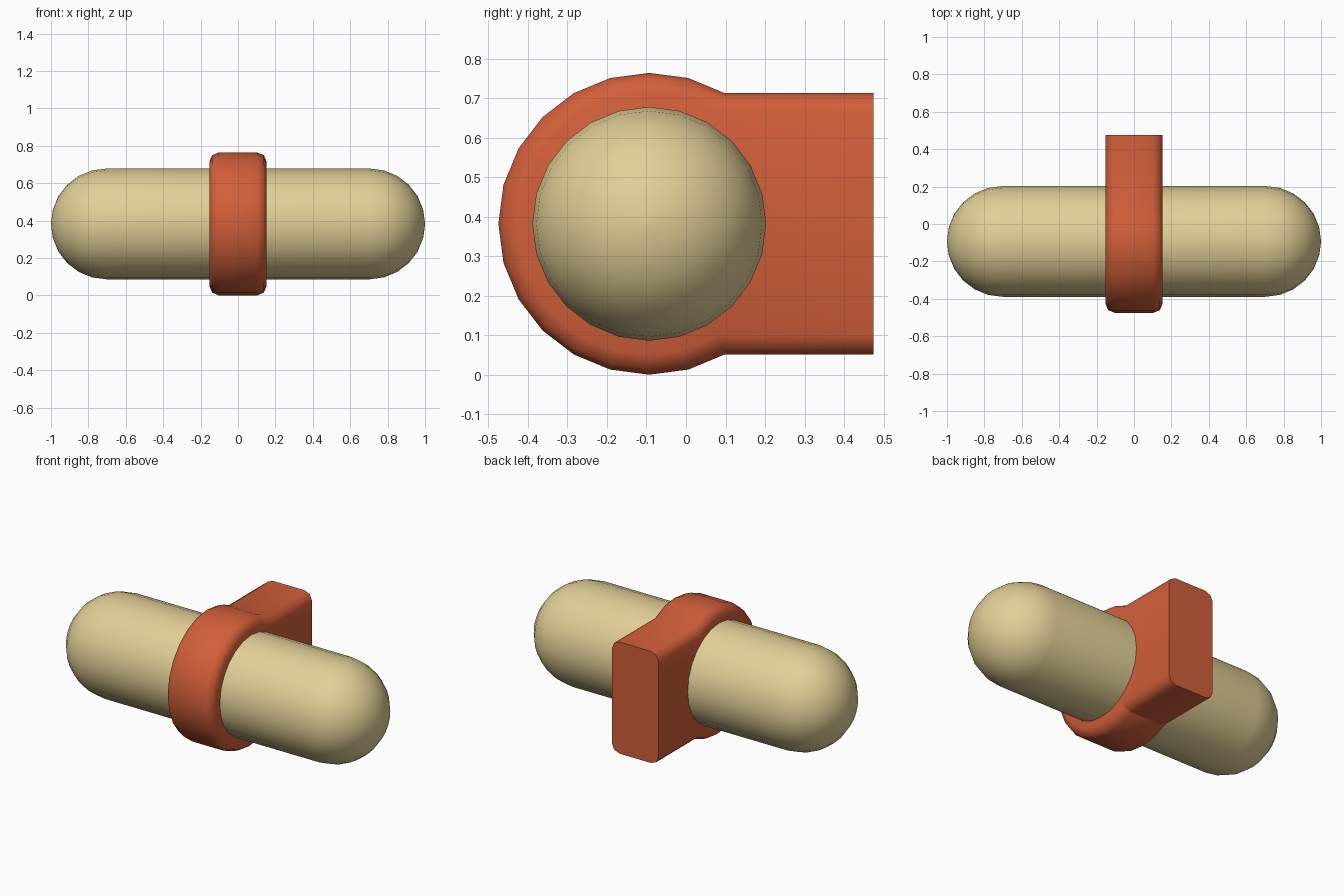
import bpy, bmesh, math
from math import sin, cos, pi, sqrt

if "Cube" in bpy.data.objects:
    bpy.data.objects.remove(bpy.data.objects["Cube"])

CY, CZ = -0.093, 0.382      # axis of the rod in y, z
SIDES = 24


def material(name, rgb):
    m = bpy.data.materials.new(name)
    m.diffuse_color = (*rgb, 1)
    m.use_nodes = True
    m.node_tree.nodes["Principled BSDF"].inputs["Base Color"].default_value = m.diffuse_color
    return m


def loft(name, loops, mat, angle):
    """Skin closed loops of points and cap both ends."""
    bm = bmesh.new()
    rings = [[bm.verts.new(p) for p in loop] for loop in loops]
    for a, b in zip(rings, rings[1:]):
        n = len(a)
        for i in range(n):
            j = (i + 1) % n
            bm.faces.new((a[i], a[j], b[j], b[i]))
    bm.faces.new(rings[0])
    bm.faces.new(rings[-1])
    bmesh.ops.remove_doubles(bm, verts=bm.verts, dist=1e-5)
    bmesh.ops.recalc_face_normals(bm, faces=bm.faces)
    me = bpy.data.meshes.new(name)
    bm.to_mesh(me)
    bm.free()
    me.materials.append(mat)
    ob = bpy.data.objects.new(name, me)
    bpy.context.collection.objects.link(ob)
    bpy.ops.object.select_all(action='DESELECT')
    ob.select_set(True)
    bpy.context.view_layer.objects.active = ob
    bpy.ops.object.shade_smooth_by_angle(angle=math.radians(angle))
    return ob


tan = material("tan", (0.76, 0.63, 0.31))
red = material("brick_red", (0.645, 0.114, 0.042))

# Rod with rounded ends, along x
R = 0.296


def circle(x, r):
    return [(x, CY + r * sin(2 * pi * i / SIDES), CZ + r * cos(2 * pi * i / SIDES))
            for i in range(SIDES)]


half = [(1 - R + R * sin(a), R * cos(a))
        for a in (k * pi / 12 for k in range(6))] + [(1.0, 0.004)]
profile = [(-x, r) for x, r in reversed(half)] + half
loft("rod", [circle(x, r) for x, r in profile], tan, 40)

# Clamp: round collar merging into a square block at the back
RC, HALF_W, BACK, BEVEL = 0.382, 0.153, 0.475, 0.05


def clamp_outline(x, d):
    """Collar outline in the yz plane, inset by d except at the flat back."""
    r, h = RC - d, RC * cos(pi / 6) - d
    jy = CY + sqrt(r * r - h * h)
    pts = [(x, BACK, CZ - h), (x, BACK, CZ + h), (x, jy, CZ + h)]
    for i in range(1, 20):
        a = pi / 6 - i * pi / 12
        pts.append((x, CY + r * sin(a), CZ + r * cos(a)))
    pts.append((x, jy, CZ - h))
    return pts


edge = [(HALF_W - BEVEL * (1 - cos(a)), BEVEL * (1 - sin(a)))
        for a in (0, pi / 4, pi / 2)]
section = [(-x, d) for x, d in edge] + list(reversed(edge))
loft("clamp", [clamp_outline(x, d) for x, d in section], red, 50)
